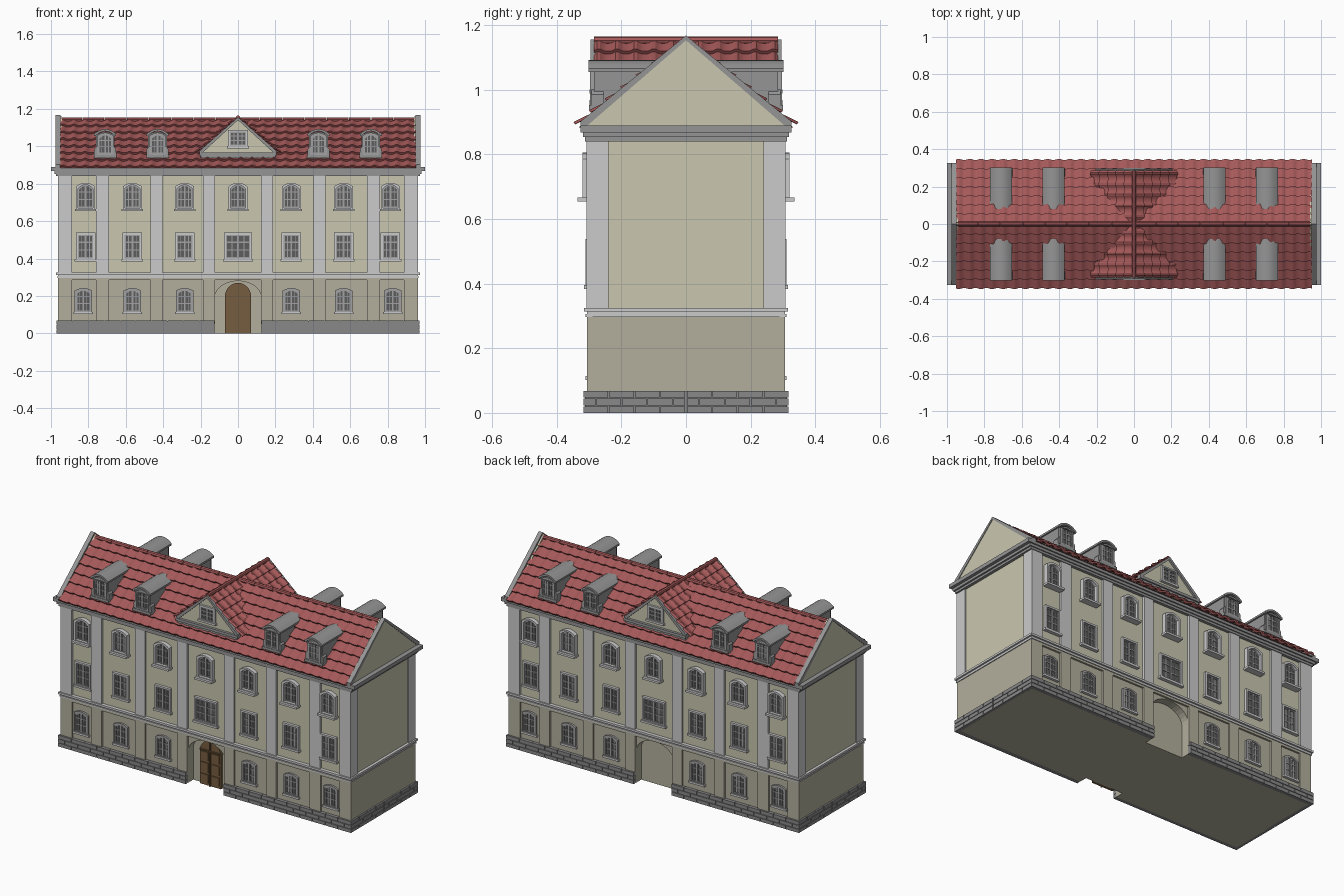
import bpy, bmesh, math
from mathutils import Vector

if "Cube" in bpy.data.objects:
    bpy.data.objects.remove(bpy.data.objects["Cube"])

COL = {'wall': (.59, .57, .43), 'base': (.45, .43, .34), 'stone': (.25, .25, .25), 'trim': (.30, .30, .30),
       'tile': (.38, .10, .10), 'door': (.18, .11, .05), 'pane': (.11, .11, .11), 'frame': (.36, .36, .36)}
parts = {}


def part(name, mat=None, mirror=True, smooth=False):
    parts[name] = (bmesh.new(), mat, mirror, smooth)
    return parts[name][0]


def loft(bm, a, b, caps=True):
    va, vb = [bm.verts.new(p) for p in a], [bm.verts.new(p) for p in b]
    n = len(va)
    fs = [bm.faces.new((va[i], va[(i + 1) % n], vb[(i + 1) % n], vb[i])) for i in range(n)]
    if caps:
        fs += [bm.faces.new(va[::-1]), bm.faces.new(vb)]
    bmesh.ops.recalc_face_normals(bm, faces=fs)


def prism(bm, pts, a, b, axis='y'):
    f = (lambda p, t: (p[0], t, p[1])) if axis == 'y' else (lambda p, t: (t, p[0], p[1]))
    loft(bm, [f(p, a) for p in pts], [f(p, b) for p in pts])


def box(bm, x0, x1, y0, y1, z0, z1):
    prism(bm, [(x0, z0), (x1, z0), (x1, z1), (x0, z1)], y0, y1)


def arch(x, z, w, h, rise, n=8, round_=False):
    pts = [(x + w / 2, z)]
    for i in range(n + 1):
        c = math.cos(math.pi * i / n) if round_ else 1 - 2 * i / n
        k = math.sqrt(max(0, 1 - c * c)) if round_ else 1 - c * c
        pts.append((x + w / 2 * c, z + h - rise + rise * k))
    return pts + [(x - w / 2, z)]


def ring(bm, outer, inner, y0, y1):
    """Closed frame between two outlines with equal point counts."""
    L = [[bm.verts.new((p[0], y, p[1])) for p in o] for o, y in
         ((outer, y0), (outer, y1), (inner, y1), (inner, y0))]
    n, fs = len(outer), []
    for k in range(4):
        A, B = L[k], L[(k + 1) % 4]
        fs += [bm.faces.new((A[i], A[(i + 1) % n], B[(i + 1) % n], B[i])) for i in range(n)]
    bmesh.ops.recalc_face_normals(bm, faces=fs)


def tiles(bm, origin, u, v, cols, rows, t=.012, amp=.008, clip=None):
    """Stepped, wavy roof-tile sheet; u runs along the eave, v up the slope."""
    o, u, v = Vector(origin), Vector(u), Vector(v)
    nrm = u.cross(v).normalized()
    nrm *= 1 if nrm.z > 0 else -1
    tmp, seg, prev = bmesh.new(), 6, None
    for r in range(rows):
        for k, (vv, h) in enumerate(((r, 0), (r, t), (r + 1, 0))):
            line = []
            for i in range(cols * seg + 1):
                s = (i % seg) / seg
                w = amp * (math.sin(math.pi * s / .5) if s < .5 else -.35 * math.sin(math.pi * (s - .5) / .5))
                line.append(tmp.verts.new(o + u * (i / (cols * seg)) + v * (vv / rows) + nrm * (h + w)))
            if k:
                for i in range(cols * seg):
                    tmp.faces.new((prev[i], prev[i + 1], line[i + 1], line[i]))
            prev = line
    if clip:
        bmesh.ops.bisect_plane(tmp, geom=tmp.verts[:] + tmp.edges[:] + tmp.faces[:],
                               plane_co=clip[0], plane_no=clip[1], clear_inner=True)
    tmp.normal_update()
    if sum(f.normal.z for f in tmp.faces) < 0:
        bmesh.ops.reverse_faces(tmp, faces=tmp.faces[:])
    me = bpy.data.meshes.new('tmp')
    tmp.to_mesh(me)
    bm.from_mesh(me)
    bpy.data.meshes.remove(me)


# lower storey with arched entrance niche front and back
core = part('lower_storey_core', 'base', False)
box(core, -.955, .955, -.245, .245, 0, .3)
low = part('lower_storey_wall', 'base')
niche = arch(0, 0, .25, .28, .09, 14, True)
prism(low, [(.955, 0), (.955, .3), (-.955, .3), (-.955, 0)] + niche[::-1], -.295, -.245)
PIL = ((.925, .075), (.725, .07), (.435, .065), (.155, .065))
for s in (-1, 1):
    for x, w in PIL:
        x = s * x
        box(low, x - w / 2, x + w / 2, -.306, -.29, .05, .3)
    box(low, s * .94, s * .961, -.306, 0, .05, .3)
box(low, -.96, .96, -.306, -.29, .284, .3)

# stone plinth: mortar bed and courses of blocks
pl = part('stone_plinth', 'stone')
for s in (-1, 1):
    box(pl, *sorted((s * .126, s * .963)), -.312, -.29, 0, .066)
    box(pl, *sorted((s * .95, s * .966)), -.311, 0, 0, .066)
    for r in range(3):
        z0, z1 = r * .0235, r * .0235 + .0205
        cuts = [.125] + [.125 + (i + .5 * (r % 2)) * .0845 for i in range(r % 2 == 0, 10)] + [.97]
        for a, b in zip(cuts, cuts[1:]):
            if b - a > .006:
                box(pl, *sorted((s * a, s * (b - .003))), -.317, -.30, z0, z1)
        cuts = [-.317] + [-.317 + (i + .5 * (r % 2)) * .0793 for i in range(r % 2 == 0, 4)] + [0]
        for a, b in zip(cuts, cuts[1:]):
            if b - a > .006:
                box(pl, *sorted((s * .955, s * .971)), a, b - .003, z0, z1)

# upper storeys, string course, pilasters, cornice
box(part('upper_wall', 'wall', False), -.955, .955, -.295, .295, .3, .87)
sc = part('string_course', None, False)
for x, y, z0, z1 in ((.966, .311, .297, .306), (.962, .306, .306, .313), (.972, .316, .313, .325)):
    box(sc, -x, x, -y, y, z0, z1)
pi = part('pilasters')
for s in (-1, 1):
    for x, w in PIL:
        box(pi, s * x - w / 2, s * x + w / 2, -.308, -.29, .32, .845)
    box(pi, *sorted((s * .93, s * .9625)), -.308, -.24, .32, .845)
co = part('cornice', 'trim', False)
for x, y, z0, z1 in ((.972, .312, .84, .853), (.982, .318, .853, .868), (1.0, .326, .868, .89)):
    box(co, -x, x, -y, y, z0, z1)

# windows on all floors
sur, sil = part('window_surrounds'), part('window_sills')
gsur = part('dark_window_surrounds', 'frame')
pane, bars = part('window_panes', 'pane'), part('window_bars', 'frame')


def window(x, z, w, h, rise, face, depth, ring_bm, t=.012, sill=0):
    n = 8 if rise else 1
    inner = arch(x, z + t, w - 2 * t, h - 2 * t, rise, n)
    ring(ring_bm, arch(x, z, w, h, rise, n), inner, face + .003, face - depth)
    prism(pane, inner, face + .002, face - .003)
    ring(bars, inner, arch(x, z + t + .006, w - 2 * t - .012, h - 2 * t - .012, rise, n), face, face - .008)
    iw, ih = w / 2 - t, h - 2 * t
    box(bars, x - .005, x + .005, face - .009, face, z + t, z + h - t - .001)
    for k in (.36, .68):
        box(bars, x - iw, x + iw, face - .007, face, z + t + ih * k - .003, z + t + ih * k + .003)
    for k in (-.5, .5):
        box(bars, x + iw * k - .002, x + iw * k + .002, face - .006, face, z + t, z + h - t - rise * .3)
    if sill:
        box(sil, x - w / 2 - .006, x + w / 2 + .006, face - sill, face, z - .006, z + .006)


for x in (-.815, -.565, -.285, 0, .285, .565, .815):
    if x:
        window(x * (1.015 if abs(x) > .8 else 1), .108, .094, .134, .014, -.295, .012, gsur, .009, .016)
    window(x, .39, .104 if x else .15, .148, 0, -.295, .016, sur, .011, .02)
    window(x, .66, .102, .145, .02, -.295, .025, sur, .011, .04)

# entrance door, front only
dr = part('entrance_door', 'door', False)
prism(dr, arch(0, 0, .14, .27, .075, 14, True), -.262, -.24)
box(dr, -.004, .004, -.27, -.26, 0, .262)
for s in (-1, 1):
    for z0, z1 in ((.015, .065), (.078, .135), (.148, .2)):
        box(dr, *sorted((s * .012, s * .06)), -.267, -.26, z0, z1)
box(dr, -.068, .068, -.269, -.26, .205, .212)

# main roof
rb = part('roof_base', 'tile', False)
prism(rb, [(-.333, .883), (.333, .883), (0, 1.138)], -.95, .95, 'x')
rt = part('roof_tiles', 'tile', True, True)
tiles(rt, (-.952, -.337, .885), (1.904, 0, 0), (0, .337, .256), 32, 7)
rc = part('ridge_caps', 'tile', False, True)


def roll(a, b, z, axis, r=.013):
    prism(rc, [(r * math.cos(i * math.pi / 4), z + r * math.sin(i * math.pi / 4)) for i in range(8)], a, b, axis)


for i in range(16):
    roll(-.95 + i * .11875, -.834 + i * .11875, 1.142, 'x', .013)

# end gables with sloped coping
ga, cp = part('end_gables', 'wall', False), part('gable_coping', 'trim', False)
for s in (-1, 1):
    prism(ga, [(-.315, .885), (.315, .885), (0, 1.158)], s * .94, s * .972, 'x')
    for k in (-1, 1):
        prism(cp, [(k * .326, .885), (k * .326, .902), (0, 1.168), (0, 1.153), (k * .31, .885)],
              s * .95, s * .976, 'x')

# central cross gable with pediment
pw, pt = part('pediment_wall', 'wall'), part('pediment_trim', 'trim')
prism(pw, [(-.2, .94), (.2, .94), (.2, .968), (0, 1.142), (-.2, .968)], -.283, 0)
box(pt, -.2, .2, -.29, -.27, .938, .952)
box(pt, -.205, .205, -.298, -.27, .952, .968)
for s in (-1, 1):
    prism(pt, [(s * .205, .966), (s * .205, .976), (0, 1.156), (0, 1.14), (s * .187, .968)], -.295, -.275)
    tiles(rt, (s * .222, -.285, .96), (0, .285, 0), (-s * .222, 0, .19), 5, 5,
          clip=((0, -.337, .885), (0, -.256, .337)))
roll(-.285, .285, 1.153, 'y', .012)
window(0, .995, .105, .092, 0, -.283, .012, sur, .009, .016)

# dormers with arched roofs
dw, do = part('dormer_walls', 'trim'), part('dormer_roofs', 'trim', True, True)
for x in (-.71, -.43, .43, .71):
    prism(dw, arch(x, .925, .1, .153, .02), -.285, -.09)
    ring(do, arch(x, 1.055, .118, .037, .026), arch(x, 1.055, .098, .026, .022), -.302, -.08)
    box(dw, x - .06, x + .06, -.3, -.26, .938, .953)
    for s in (-1, 1):
        prism(dw, [(x + s * .045, .95), (x + s * .06, .95), (x + s * .058, .985), (x + s * .045, 1.0)], -.292, -.255)
    window(x, .953, .09, .12, .018, -.285, .012, gsur, .009)

# turn the collected parts into objects
mats = {}
for k, c in COL.items():
    mats[k] = bpy.data.materials.new(k)
    mats[k].diffuse_color = (*c, 1)
for name, (bm, mat, mirror, smooth) in parts.items():
    me = bpy.data.meshes.new(name)
    bm.to_mesh(me)
    bm.free()
    ob = bpy.data.objects.new(name, me)
    bpy.context.collection.objects.link(ob)
    if mat:
        me.materials.append(mats[mat])
    if mirror:
        m = ob.modifiers.new('mirror', 'MIRROR')
        m.use_axis = (False, True, False)
        m.use_mirror_merge = False
    if smooth:
        bpy.ops.object.select_all(action='DESELECT')
        ob.select_set(True)
        bpy.context.view_layer.objects.active = ob
        bpy.ops.object.shade_smooth_by_angle(angle=math.radians(35))

for m in bpy.data.materials:
    if m.users and not m.is_grease_pencil:
        m.use_nodes = True
        m.node_tree.nodes["Principled BSDF"].inputs["Base Color"].default_value = m.diffuse_color
